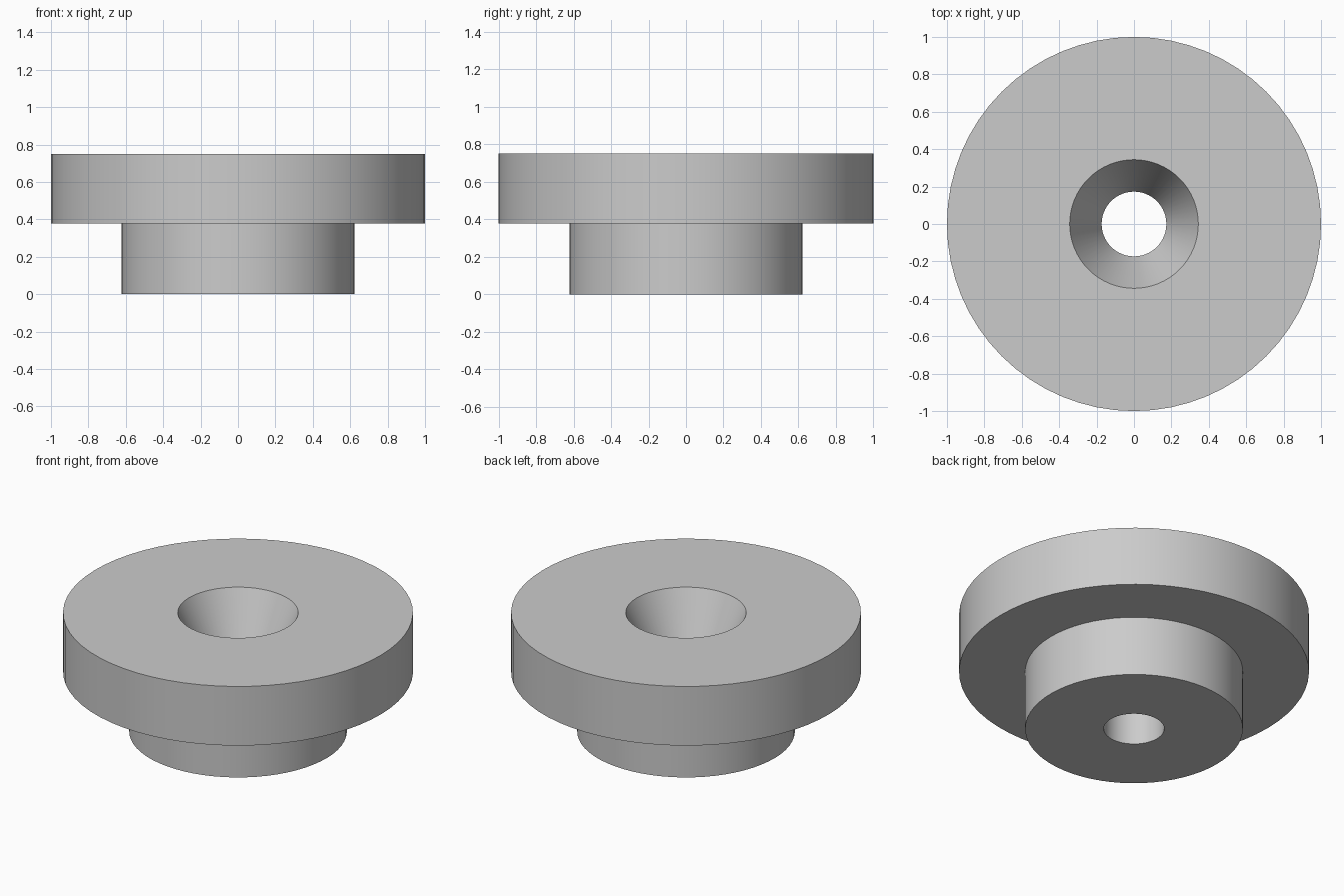
import bpy, bmesh, math

cube = bpy.data.objects.get("Cube")
if cube:
    bpy.data.objects.remove(cube, do_unlink=True)

SEGMENTS = 64

# Plain grey material
grey = bpy.data.materials.new("light_grey")
grey.use_nodes = True
colour = (0.6, 0.6, 0.6, 1)
grey.diffuse_color = colour
grey.node_tree.nodes["Principled BSDF"].inputs["Base Color"].default_value = colour


def lathe(name, profile):
    """Revolve a closed (radius, height) profile around z."""
    bm = bmesh.new()
    verts = [bm.verts.new((r, 0, z)) for r, z in profile]
    edges = [bm.edges.new((a, b)) for a, b in zip(verts, verts[1:] + verts[:1])]
    bmesh.ops.spin(bm, geom=verts + edges, cent=(0, 0, 0), axis=(0, 0, 1),
                   angle=math.tau, steps=SEGMENTS, use_merge=True)
    bmesh.ops.remove_doubles(bm, verts=bm.verts, dist=0.0001)
    bmesh.ops.recalc_face_normals(bm, faces=bm.faces)
    mesh = bpy.data.meshes.new(name)
    bm.to_mesh(mesh)
    bm.free()
    mesh.materials.append(grey)
    obj = bpy.data.objects.new(name, mesh)
    bpy.context.collection.objects.link(obj)
    return obj


# Stepped bushing: narrow hub, wide flange, tapered recess and through hole
bushing = lathe("flanged_bushing", [
    (0.173, 0), (0.622, 0), (0.622, 0.377), (1, 0.377),
    (1, 0.75), (0.344, 0.75), (0.173, 0.377)])

# Round walls shade smoothly, rims stay crisp
bpy.ops.object.select_all(action='DESELECT')
bushing.select_set(True)
bpy.context.view_layer.objects.active = bushing
bpy.ops.object.shade_smooth_by_angle(angle=math.radians(20))
